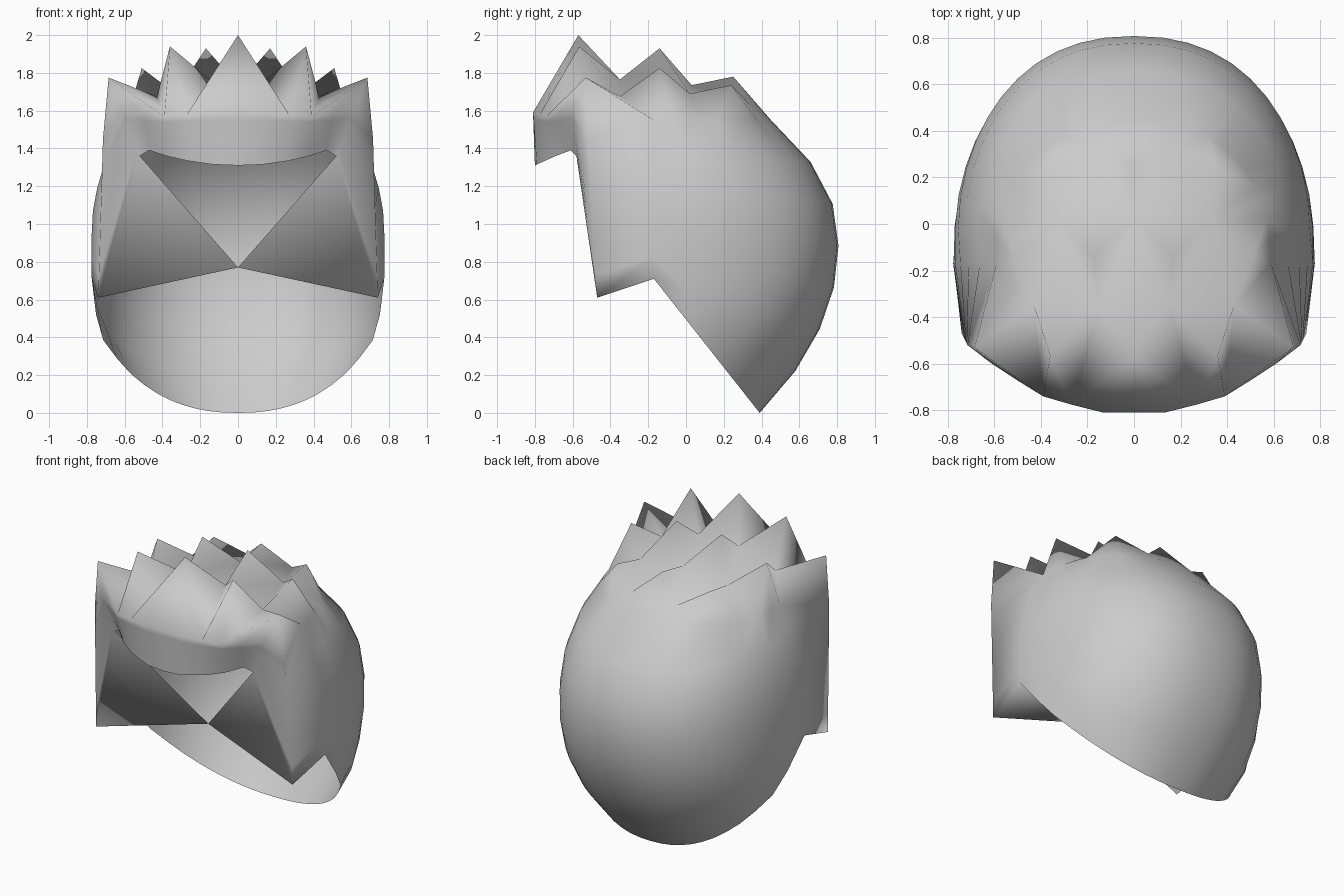
import bpy, bmesh, math
from mathutils import Vector
from mathutils.geometry import delaunay_2d_cdt

if "Cube" in bpy.data.objects:
    bpy.data.objects.remove(bpy.data.objects["Cube"])

ROWS = 8
YC = -0.17          # widest slice of the rounded back
# z, half width, back depth
PROFILE = [(-0.1, 0.42, 0.30), (0.0, 0.52, 0.39), (0.1, 0.58, 0.48), (0.2, 0.64, 0.565),
           (0.38, 0.735, 0.68), (0.55, 0.762, 0.755), (0.72, 0.775, 0.797), (0.9, 0.777, 0.808),
           (1.07, 0.768, 0.79), (1.22, 0.74, 0.735), (1.4, 0.68, 0.61), (1.55, 0.59, 0.45)]


def surface(z, t):
    """Point of the rounded back at height z; t = 0 at the side, 1 at the back."""
    for (z0, w0, b0), (z1, w1, b1) in zip(PROFILE, PROFILE[1:]):
        if z <= z1:
            break
    f = (z - z0) / (z1 - z0)
    w, b = w0 + (w1 - w0) * f, b0 + (b1 - b0) * f
    a = t * math.pi / 2
    return Vector((w * max(math.cos(a), 0) ** 0.89 if t < 1 else 0,
                   YC + (b - YC) * math.sin(a) ** 0.89, z))


def neck_height(t):
    """Height where the slanted neck opening meets the rounded back."""
    lo, hi = -0.1, 1.2
    for _ in range(40):
        z = (lo + hi) / 2
        if z < 0.71 - 1.268 * (surface(z, t).y - YC):
            lo = z
        else:
            hi = z
    return hi


# Fringe and sideburn columns: lower rim point, upper crown point
FRONT = [((0, -0.80, 1.31), (0, -0.81, 1.59)),
         ((0.13, -0.79, 1.315), (0.13, -0.81, 1.59)),
         ((0.27, -0.745, 1.335), (0.27, -0.775, 1.58)),
         ((0.38, -0.69, 1.36), (0.39, -0.74, 1.57)),
         ((0.47, -0.61, 1.39), (0.50, -0.672, 1.58)),
         ((0.52, -0.58, 1.36), (0.61, -0.60, 1.59)),
         ((0.74, -0.47, 0.61), (0.715, -0.52, 1.45))]
half = [[Vector(a).lerp(Vector(b), k / (ROWS - 1)) for k in range(ROWS)] for a, b in FRONT]

# Rounded back columns
for i in range(13):
    t = i / 12
    z0 = neck_height(t)
    half.append([surface(z0 + (1.55 - z0) * k / (ROWS - 1), t) for k in range(ROWS)])

mirrored = [[Vector((-p.x, p.y, p.z)) for p in c] for c in half[-2:0:-1]]
cols = half + mirrored
n = len(cols)

bm = bmesh.new()
grid = [[bm.verts.new(p) for p in c] for c in cols]
for i in range(n):
    a, b = grid[i], grid[(i + 1) % n]
    for k in range(ROWS - 1):
        bm.faces.new((a[k], b[k], b[k + 1], a[k + 1]))

# Inner cheek flaps meeting at one centre point; face and neck stay open
centre = bm.verts.new((0, -0.32, 0.77))
for i in (5, 6, n - 6, n - 7):
    bm.faces.new((centre, grid[(i + 1) % n][0], grid[i][0]))

# Spiky crown: staggered rows of tips (a, b, c) with valleys (v..) between them
POINTS = {"a0": (0, -0.57, 2.0), "a1": (0.36, -0.565, 1.94), "a2": (0.685, -0.53, 1.775),
          "va0": (0.15, -0.35, 1.765), "va1": (0.43, -0.35, 1.675),
          "b0": (0.17, -0.14, 1.93), "b1": (0.51, -0.14, 1.825),
          "vb0": (0, 0.03, 1.735), "vb1": (0.33, 0.02, 1.69),
          "c0": (0, 0.25, 1.78), "c1": (0.35, 0.24, 1.735),
          "vc0": (0.17, 0.34, 1.63)}
# Valley lines keep neighbouring tips apart; numbers are crown columns
LINES = [("va0", "vb0"), ("va0", "vb1"), ("va1", "vb1"), ("va0", "va1"), ("vb0", "vb1"),
         ("vb0", "vc0"), ("vb1", "vc0"), ("va0", 2), ("va1", 3), ("va1", 7),
         ("a2", 3), ("b1", 7), ("b1", "vb1"), ("vb1", 10)]
crown = [c[-1] for c in grid]
edges, index = [], {}
for s in (1, -1):
    for name, (x, y, z) in POINTS.items():
        if x == 0 and s < 0:
            index[name, s] = index[name, 1]
        else:
            index[name, s] = len(crown)
            crown.append(bm.verts.new((s * x, y, z)))
    for a, b in LINES:
        end = (s * b) % n if isinstance(b, int) else index[b, s]
        edges.append((index[a, s], end))
edges.append((index["va0", 1], index["va0", -1]))

flat = [Vector((v.co.x, v.co.y)) for v in crown]
_, _, tris, orig, _, _ = delaunay_2d_cdt(flat, edges, [list(range(n))], 1, 1e-5)
for tri in tris:
    ids = [orig[i][0] for i in tri if orig[i]]
    if len(ids) == 3:
        bm.faces.new([crown[i] for i in ids])

bmesh.ops.recalc_face_normals(bm, faces=bm.faces)
mesh = bpy.data.meshes.new("spiky_hair")
bm.to_mesh(mesh)
bm.free()
hair = bpy.data.objects.new("spiky_hair", mesh)
bpy.context.collection.objects.link(hair)
bpy.context.view_layer.objects.active = hair
hair.select_set(True)
bpy.ops.object.shade_smooth_by_angle(angle=math.radians(120))
